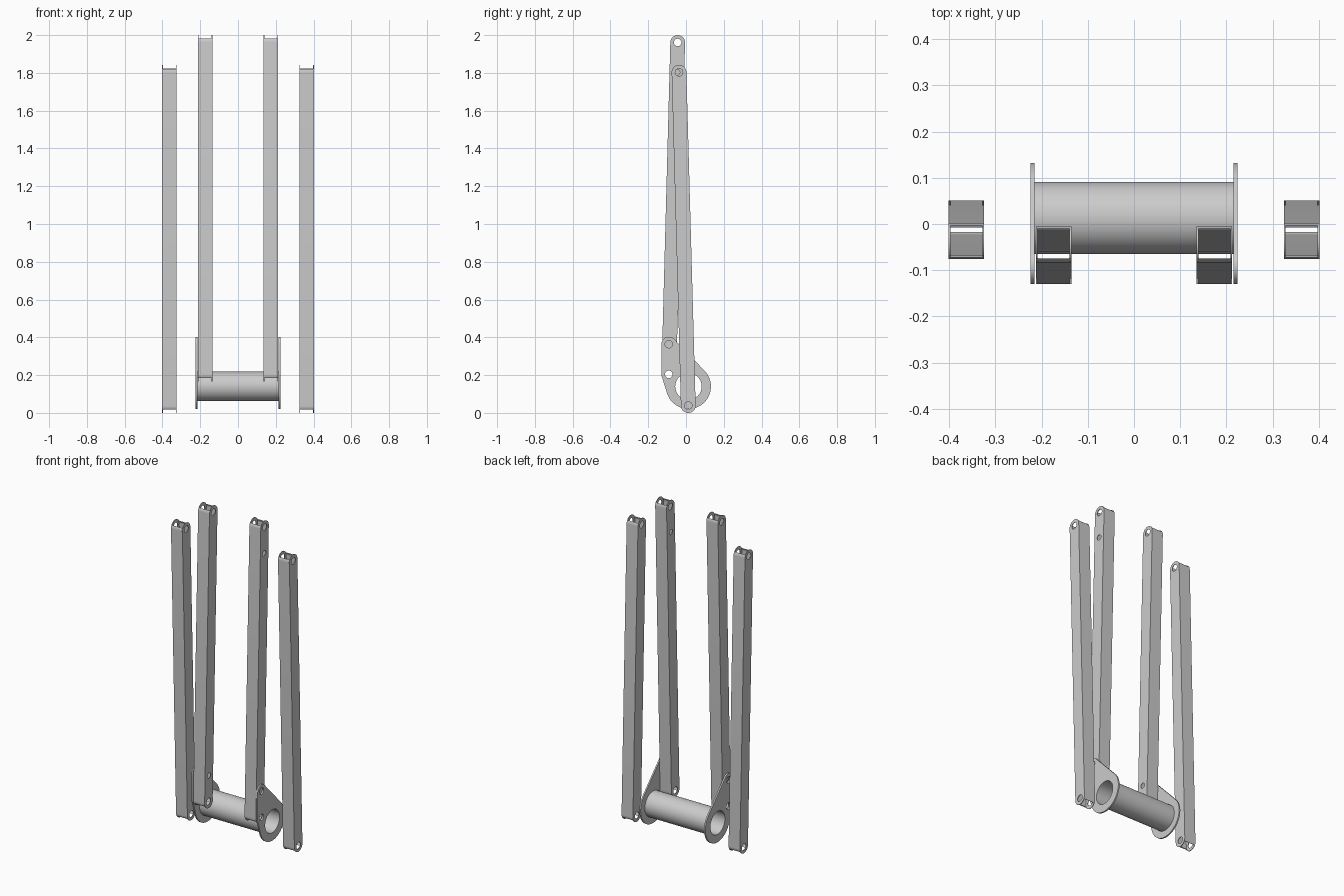
import bpy, bmesh
from math import sin, cos, pi, radians
from mathutils import Matrix, Vector
from mathutils.geometry import convex_hull_2d

cube = bpy.data.objects.get("Cube")
if cube:
    bpy.data.objects.remove(cube)

steel = bpy.data.materials.new("light_grey_steel")
steel.use_nodes = True
GREY = (0.6, 0.6, 0.6, 1)
steel.diffuse_color = GREY
steel.node_tree.nodes["Principled BSDF"].inputs["Base Color"].default_value = GREY

R = 0.039       # half width of an arm
WALL = 0.004    # sheet thickness
PIN = 0.02      # pin hole radius
ARM_W = 0.077   # arm width along x


def arc(c, r, a0, a1, n=16):
    """Points on an arc, angles in degrees."""
    return [Vector((c[0] + r * cos(radians(a0 + (a1 - a0) * i / n)),
                    c[1] + r * sin(radians(a0 + (a1 - a0) * i / n))))
            for i in range(n + 1)]


def circle(c, r, n=32):
    return arc(c, r, 0, 360, n)[:-1]


def sheet(loops, x0, x1):
    """Mesh of a flat y-z profile (later loops are holes) extruded from x0 to x1."""
    cu = bpy.data.curves.new("profile", 'CURVE')
    cu.dimensions = '2D'
    cu.fill_mode = 'BOTH'
    cu.extrude = (x1 - x0) / 2
    for loop in loops:
        sp = cu.splines.new('POLY')
        sp.points.add(len(loop) - 1)
        for p, q in zip(sp.points, loop):
            p.co = (q[0], q[1], 0, 1)
        sp.use_cyclic_u = True
    tmp = bpy.data.objects.new("profile", cu)
    bpy.context.collection.objects.link(tmp)
    dg = bpy.context.evaluated_depsgraph_get()
    me = bpy.data.meshes.new_from_object(tmp.evaluated_get(dg))
    bpy.data.objects.remove(tmp)
    # profile axes (u, v, depth) become world (y, z, x)
    me.transform(Matrix(((0, 0, 1, (x0 + x1) / 2), (1, 0, 0, 0),
                         (0, 1, 0, 0), (0, 0, 0, 1))))
    return me


def part(name, meshes):
    """Join meshes into one named object."""
    bm = bmesh.new()
    for me in meshes:
        bm.from_mesh(me)
        bpy.data.meshes.remove(me)
    bmesh.ops.remove_doubles(bm, verts=bm.verts, dist=1e-5)
    bmesh.ops.recalc_face_normals(bm, faces=bm.faces)
    out = bpy.data.meshes.new(name)
    bm.to_mesh(out)
    bm.free()
    out.materials.append(steel)
    for f in out.polygons:
        f.material_index = 0
    ob = bpy.data.objects.new(name, out)
    bpy.context.collection.objects.link(ob)
    bpy.ops.object.select_all(action='DESELECT')
    ob.select_set(True)
    bpy.context.view_layer.objects.active = ob
    bpy.ops.object.shade_smooth_by_angle(angle=radians(30))


def arm(name, x, low, high, extra=None):
    """Open box arm between two pins, with rounded ears and an optional third hole."""
    low, high = Vector(low), Vector(high)
    length = (high - low).length
    up = (high - low) / length
    side = Vector((up.y, -up.x))

    def place(pts):
        return [low + side * p.x + up * p.y for p in pts]

    top, bottom = (0, length), (0, 0)
    outline = arc(top, R, 0, 180) + arc(bottom, R, 180, 360)
    holes = [circle(bottom, PIN), circle(top, PIN)]
    if extra is not None:
        holes.append(circle((0, extra if extra > 0 else length + extra), PIN * 0.8))
    cheek = [place(p) for p in [outline] + holes]
    x0, x1 = x - ARM_W / 2, x + ARM_W / 2
    meshes = [sheet(cheek, x0, x0 + WALL), sheet(cheek, x1 - WALL, x1)]
    # front and back webs follow the ear curve for a short way
    r = R - WALL
    web = (arc(bottom, R, -30, 0, 6) + arc(top, R, 0, 30, 6)
           + arc(top, r, 30, 0, 6) + arc(bottom, r, 0, -30, 6))
    for s in (1, -1):
        pts = place([Vector((p.x * s, p.y)) for p in web])
        meshes.append(sheet([pts], x0 + WALL, x1 - WALL))
    part(name, meshes)


# Outer arms
for s, label in ((1, "left"), (-1, "right")):
    arm(label + "_outer_arm", s * 0.363, (0.012, 0.039), (-0.037, 1.803))

# Inner arms, the right one fitted end for end
for s, label, extra in ((1, "left", -0.158), (-1, "right", 0.158)):
    arm(label + "_inner_arm", s * 0.174, (-0.091, 0.204), (-0.044, 1.961), extra)

# Cross tube
AXIS = (0.013, 0.14)
part("cross_tube", [sheet([circle(AXIS, 0.078, 64), circle(AXIS, 0.07, 64)], -0.215, 0.215)])

# End plates: hull around the tube boss and two pin lugs
LUGS = [(-0.091, 0.364), (-0.091, 0.204)]
cloud = circle(AXIS, 0.119, 64) + [p for c in LUGS for p in circle(c, R)]
hull = [cloud[i] for i in convex_hull_2d(cloud)]
for s, label in ((1, "left"), (-1, "right")):
    x0, x1 = sorted((s * 0.215, s * 0.224))
    loops = [hull, circle(AXIS, 0.07, 64)] + [circle(c, PIN) for c in LUGS]
    part(label + "_end_plate", [sheet(loops, x0, x1)])
